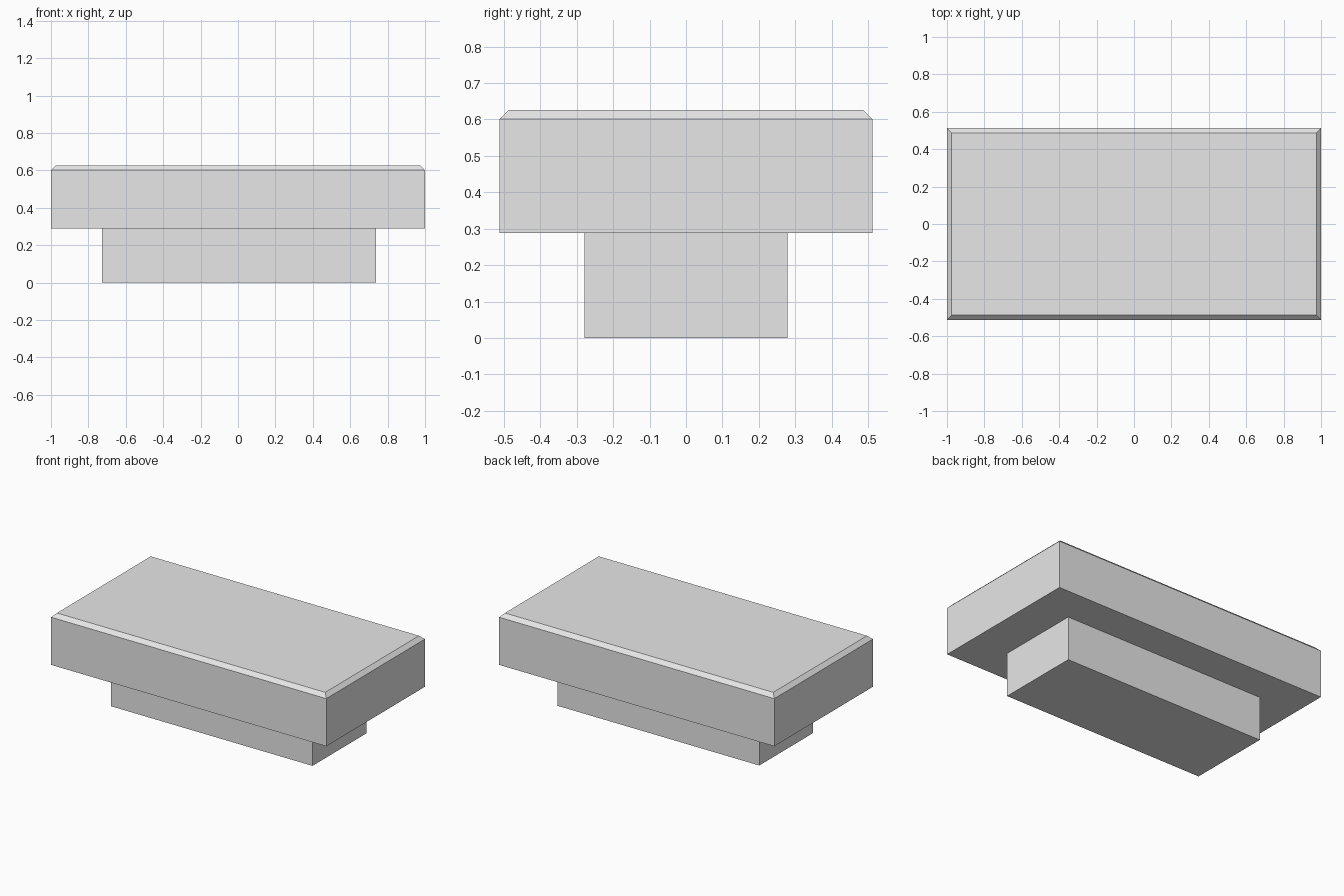
import bpy, bmesh

if "Cube" in bpy.data.objects:
    bpy.data.objects.remove(bpy.data.objects["Cube"])

mat = bpy.data.materials.new("light grey")
mat.diffuse_color = (0.8, 0.8, 0.8, 1)
mat.use_nodes = True
mat.node_tree.nodes["Principled BSDF"].inputs["Base Color"].default_value = mat.diffuse_color


def box(name, lo, hi, chamfer=0):
    """Box between two corners, with optional chamfer on its top edges."""
    bm = bmesh.new()
    bmesh.ops.create_cube(bm, size=1)
    for v in bm.verts:
        for i in range(3):
            v.co[i] = hi[i] if v.co[i] > 0 else lo[i]
    if chamfer:
        top = [e for e in bm.edges if all(v.co.z > hi[2] - 1e-5 for v in e.verts)]
        bmesh.ops.bevel(bm, geom=top, offset=chamfer, segments=1,
                        affect='EDGES', offset_type='OFFSET')
    bmesh.ops.recalc_face_normals(bm, faces=bm.faces)
    me = bpy.data.meshes.new(name)
    bm.to_mesh(me)
    bm.free()
    me.materials.append(mat)
    ob = bpy.data.objects.new(name, me)
    bpy.context.collection.objects.link(ob)
    return ob


# Narrow foot block under the slab
box("base_block", (-0.728, -0.279, 0), (0.737, 0.279, 0.288))
# Wide slab with chamfered top rim
box("top_slab", (-1, -0.512, 0.288), (1, 0.512, 0.626), chamfer=0.025)
